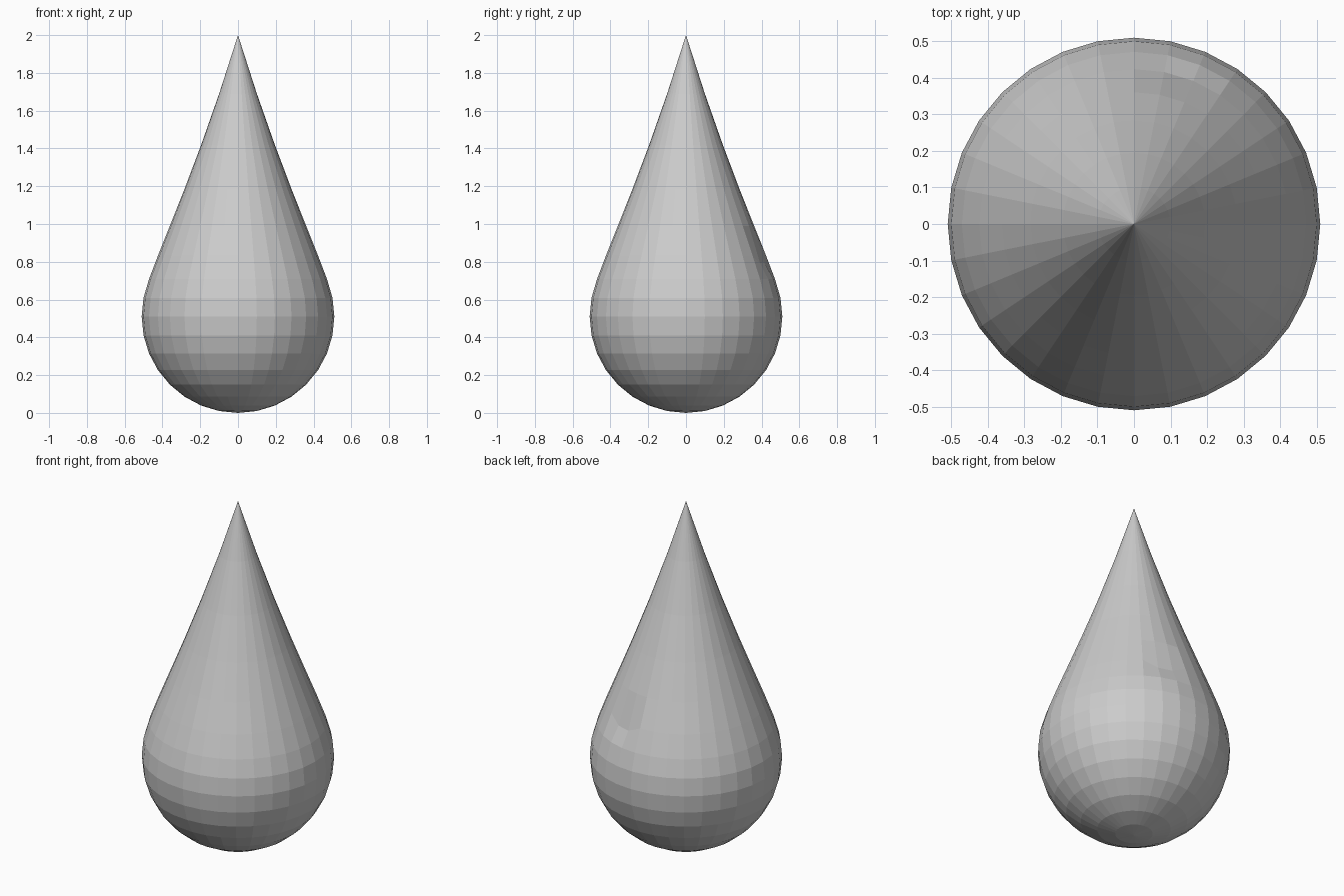
import bpy, bmesh, math

if "Cube" in bpy.data.objects:
    bpy.data.objects.remove(bpy.data.objects["Cube"])

R = 0.51        # radius of the round body
PULL = 0.98     # height the tip is drawn upwards
REACH = 0.6     # falloff distance of the pull

# Teardrop: a UV sphere whose top pole is pulled up with a sharp falloff
bm = bmesh.new()
bmesh.ops.create_uvsphere(bm, u_segments=32, v_segments=16, radius=R)
for v in bm.verts:
    d = math.hypot(v.co.x, v.co.y, v.co.z - R)
    ang = math.degrees(math.atan2(v.co.x, v.co.y))
    # small dent at the back: two points that stay on the sphere
    dent = 0.25 < v.co.z / R - 0.25 < 0.35 and 8 < ang < 26
    v.co.z += R
    if d < REACH and not dent:
        v.co.z += PULL * (1 - d / REACH) ** 2

mesh = bpy.data.meshes.new("teardrop")
bm.to_mesh(mesh)
bm.free()
bpy.context.collection.objects.link(bpy.data.objects.new("teardrop", mesh))
